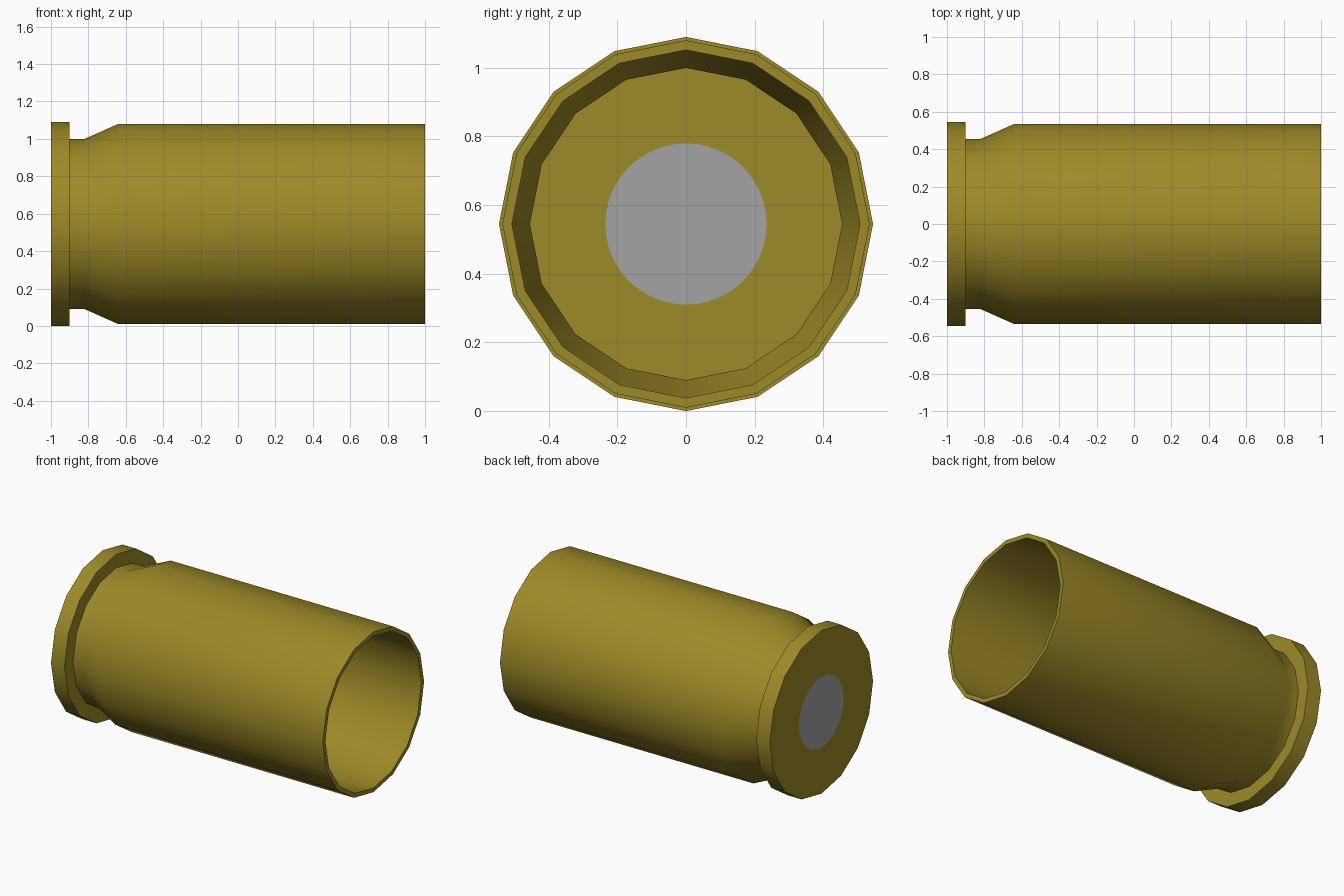
import bpy, bmesh, math

if "Cube" in bpy.data.objects:
    bpy.data.objects.remove(bpy.data.objects["Cube"])

SIDES, FINE = 16, 3          # casing sides; primer edges per casing side
CENTRE_Z = 0.545


def material(name, colour):
    m = bpy.data.materials.new(name)
    m.diffuse_color = (*colour, 1.0)
    m.use_nodes = True
    m.node_tree.nodes["Principled BSDF"].inputs["Base Color"].default_value = m.diffuse_color
    return m


def ring(bm, x, r, n):
    return [bm.verts.new((x, r * math.cos(2 * math.pi * i / n),
                          CENTRE_Z + r * math.sin(2 * math.pi * i / n)))
            for i in range(n)]


bm = bmesh.new()

# primer disc, cut flush into the base
primer = ring(bm, -1.0, 0.235, SIDES * FINE)
bm.faces.new(primer[::-1]).material_index = 1

# casing profile (x, radius): base, rim flange, groove, taper, wall, mouth, inner wall
profile = [(-1.0, 0.545), (-0.9, 0.545), (-0.9, 0.455), (-0.82, 0.455),
           (-0.64, 0.535), (1.0, 0.535), (1.0, 0.507), (-0.703, 0.507)]
rings = [ring(bm, x, r, SIDES) for x, r in profile]

# base plate around the primer
for k in range(SIDES):
    arc = [primer[(k * FINE + i) % len(primer)] for i in range(FINE + 1)]
    bm.faces.new(arc + [rings[0][(k + 1) % SIDES], rings[0][k]])

# casing walls
for a, b in zip(rings, rings[1:]):
    for k in range(SIDES):
        n = (k + 1) % SIDES
        bm.faces.new((a[k], a[n], b[n], b[k]))

mesh = bpy.data.meshes.new("shell_casing")
bm.to_mesh(mesh)
bm.free()
mesh.materials.append(material("brass", (0.34, 0.255, 0.021)))
mesh.materials.append(material("primer grey", (0.37, 0.37, 0.37)))

casing = bpy.data.objects.new("shell_casing", mesh)
bpy.context.collection.objects.link(casing)
bpy.context.view_layer.objects.active = casing
casing.select_set(True)
bpy.ops.object.shade_smooth_by_angle(angle=math.radians(30))
